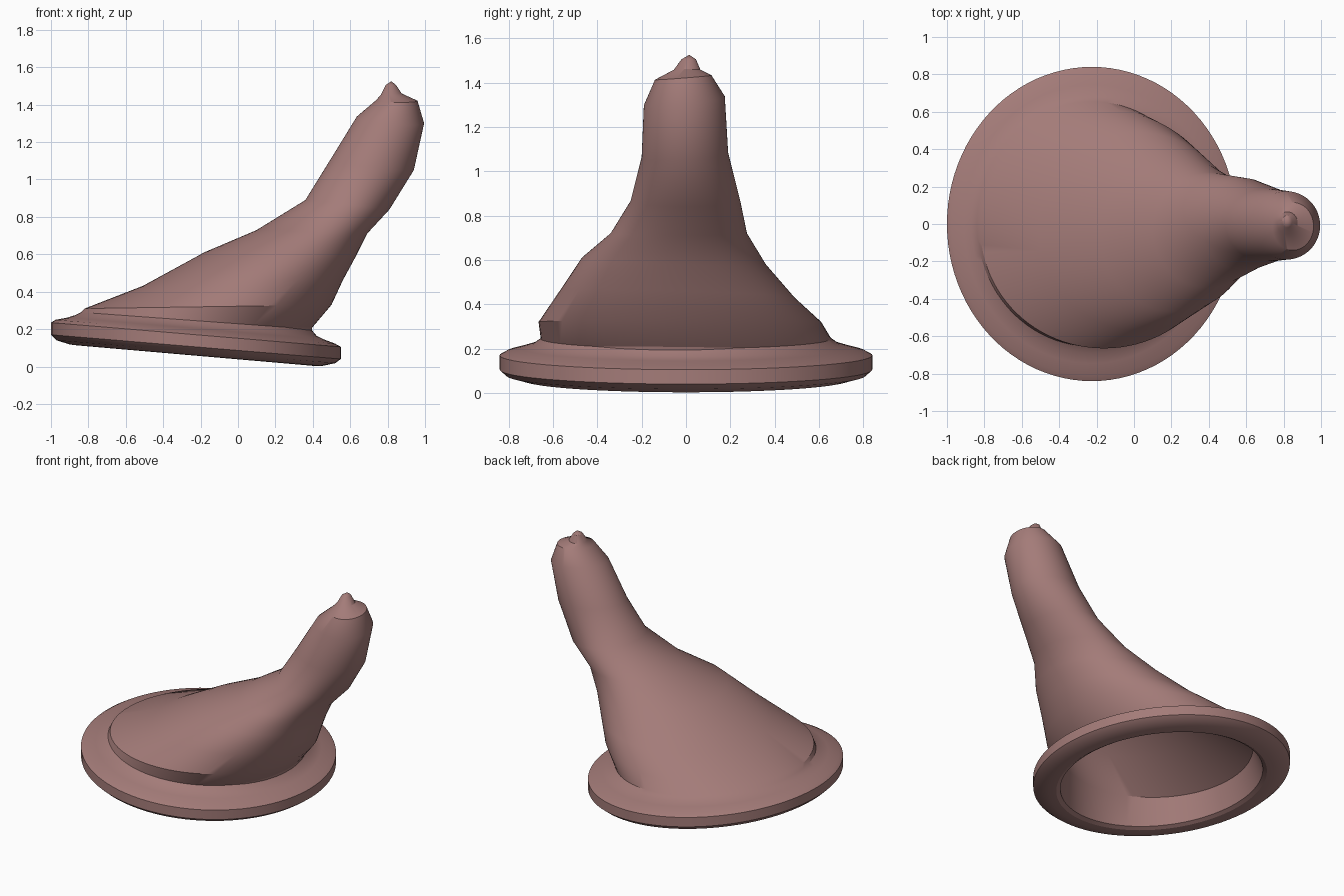
import bpy, bmesh, math
from mathutils import Vector

if "Cube" in bpy.data.objects:
    bpy.data.objects.remove(bpy.data.objects["Cube"])

SEG = 96

# each ring: left x,z ; right x,z (front view) ; front y, back y ; z lift of the back edge
brim = [
    (-.86, .113, .41, .003, -.69, .69, 0),
    (-.90, .118, .45, .003, -.74, .74, 0),
    (-.97, .140, .52, .018, -.81, .81, 0),
    (-1.0, .170, .55, .040, -.84, .84, 0),
    (-1.0, .235, .55, .105, -.84, .84, 0),
    (-.975, .250, .52, .122, -.81, .81, 0),
    (-.91, .262, .46, .145, -.745, .745, 0),
    (-.87, .275, .42, .165, -.69, .69, 0),
]
body = [
    (-.84, .290, .39, .200, -.655, .655, 0),
    (-.82, .310, .50, .330, -.665, .61, 0),
    (-.51, .430, .56, .460, -.57, .49, -.03),
    (-.18, .610, .625, .580, -.47, .36, -.03),
    (.10, .730, .69, .710, -.34, .275, 0),
    (.36, .890, .81, .840, -.25, .245, 0),
    (.49, 1.10, .94, 1.050, -.20, .19, .02),
    (.635, 1.335, .995, 1.300, -.19, .175, .04),
    (.74, 1.425, .96, 1.420, -.14, .115, .02),
    (.765, 1.455, .875, 1.460, -.055, .065, 0),
    (.79, 1.505, .845, 1.505, -.02, .045, 0),
]


def shrink(r, k):
    """Ring scaled about its own centre, for the inner wall."""
    lx, lz, rx, rz, f, b, t = r
    cx, cz, cy = (lx + rx) / 2, (lz + rz) / 2, (f + b) / 2
    return (cx + (lx - cx) * k, cz + (lz - cz) * k, cx + (rx - cx) * k,
            cz + (rz - cz) * k, cy + (f - cy) * k, cy + (b - cy) * k, t * k)


def add_ring(bm, r):
    lx, lz, rx, rz, f, b, t = r
    c = Vector(((lx + rx) / 2, (f + b) / 2, (lz + rz) / 2))
    u = Vector(((rx - lx) / 2, 0, (rz - lz) / 2))
    v = Vector((0, (b - f) / 2, t / 2))
    return [bm.verts.new(c + u * math.cos(a) + v * math.sin(a))
            for a in (2 * math.pi * i / SEG for i in range(SEG))]


# inner wall from tip down to the open hole, then brim, then outer body
inner = [shrink(r, .93) for r in reversed(body[2:9])]
inner += [(-.79, .285, .40, .270, -.62, .60, 0), (-.835, .125, .385, .02, -.665, .665, 0)]
rings = inner + brim + body

bm = bmesh.new()
loops = [add_ring(bm, r) for r in rings]
for a, b in zip(loops, loops[1:]):
    for i in range(SEG):
        j = (i + 1) % SEG
        bm.faces.new((a[i], a[j], b[j], b[i]))
# close the inside end and the pointed tip
bm.faces.new(loops[0][::-1])
tip = bm.verts.new((.82, .015, 1.525))
for i in range(SEG):
    bm.faces.new((loops[-1][i], loops[-1][(i + 1) % SEG], tip))
bmesh.ops.recalc_face_normals(bm, faces=bm.faces[:])

mesh = bpy.data.meshes.new("leaning_cone")
bm.to_mesh(mesh)
bm.free()
obj = bpy.data.objects.new("leaning_cone", mesh)
bpy.context.collection.objects.link(obj)

# dusty brown-pink finish
mat = bpy.data.materials.new("dusty_rose")
mat.diffuse_color = (.37, .20, .19, 1)
mat.use_nodes = True
mat.node_tree.nodes["Principled BSDF"].inputs["Base Color"].default_value = mat.diffuse_color
mesh.materials.append(mat)

bpy.context.view_layer.objects.active = obj
obj.select_set(True)
bpy.ops.object.shade_smooth_by_angle(angle=math.radians(30))
